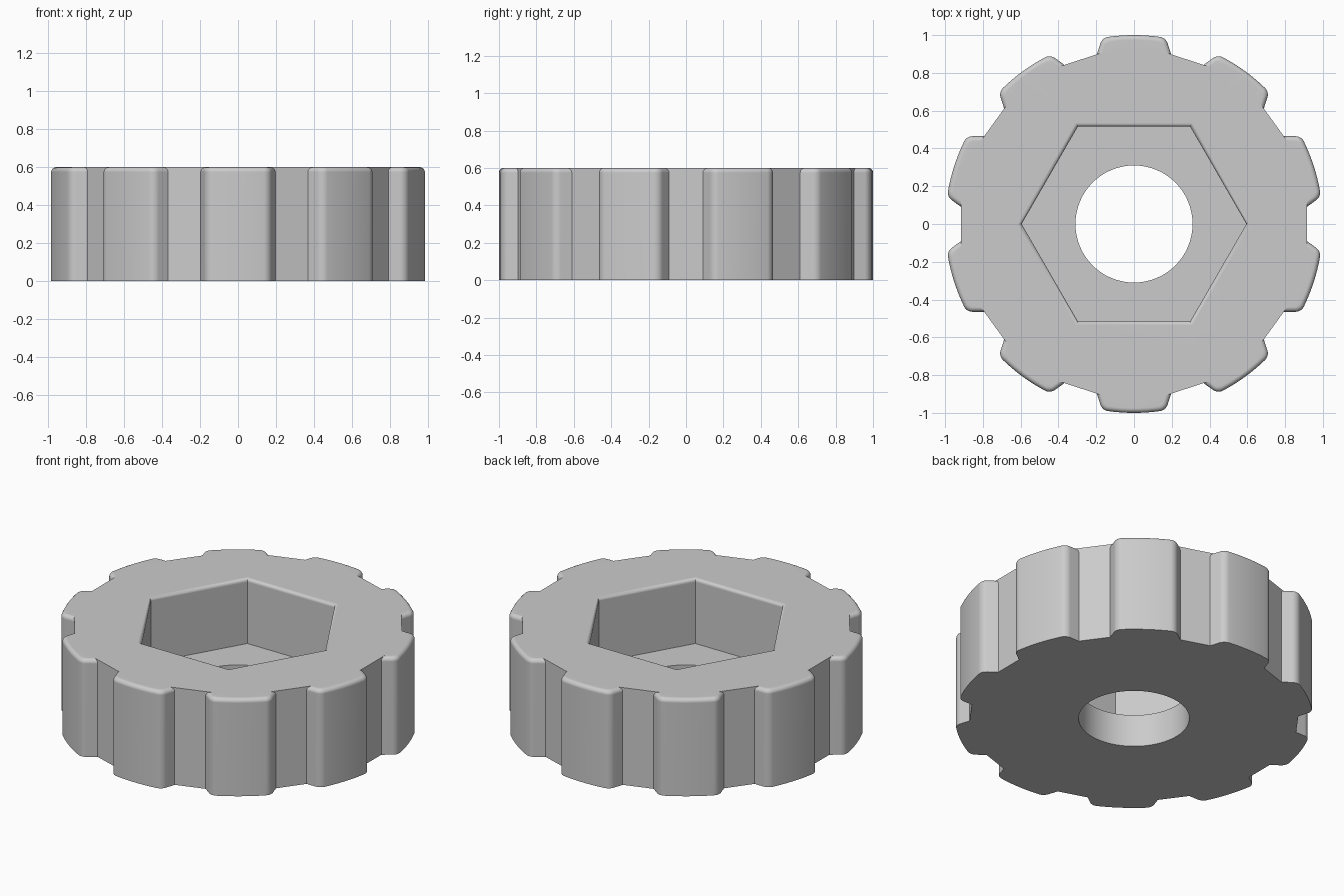
import bpy
import bmesh
from math import sin, cos, pi, radians, sqrt, atan2
from mathutils import Vector, Matrix

cube = bpy.data.objects.get("Cube")
if cube:
    bpy.data.objects.remove(cube, do_unlink=True)

TEETH = 10
HEIGHT, FLOOR = 0.6, 0.2
VALLEY = 0.915          # distance of the flat valleys from the axis
HOLE, HEX = 0.31, 0.595
EDGE = 0.025            # rounding along the top of the teeth
CORNER = 0.05           # rounding of the upright tooth corners
STEPS = 5


def half_tooth(inset):
    """Right half of the tooth that points along +y, from base to centre."""
    a = radians(18)
    n, t = Vector((cos(a), sin(a))), Vector((-sin(a), cos(a)))
    side = n.dot(Vector((0.197, 0.898)))
    # base point, where the flank meets the flat valley
    m = Vector((cos(radians(72)), sin(radians(72))))
    s = (VALLEY - (side - inset) * n.dot(m)) / t.dot(m)
    points = [n * (side - inset) + t * s]
    # rounded corner
    k = side - CORNER
    c = n * k + t * sqrt((1 - CORNER) ** 2 - k * k)
    end = atan2(c.y, c.x)
    for i in range(STEPS + 1):
        b = a + (end - a) * i / STEPS
        points.append(c + Vector((cos(b), sin(b))) * (CORNER - inset))
    # crown of the tooth
    for i in range(1, 4):
        b = end + (pi / 2 - end) * i / 4
        points.append(Vector((cos(b), sin(b))) * (1 - inset))
    return points


def outline(inset):
    half = half_tooth(inset)
    tooth = half + [Vector((0, 1 - inset))]
    tooth += [Vector((-p.x, p.y)) for p in reversed(half)]
    return [Matrix.Rotation(2 * pi * i / TEETH, 2) @ p
            for i in range(TEETH) for p in tooth]


def polygon(radius, sides):
    return [Vector((cos(2 * pi * i / sides), sin(2 * pi * i / sides))) * radius
            for i in range(sides)]


bm = bmesh.new()


def walls(layers):
    """Join a stack of (points, z) loops; return the edges of both ends."""
    rings = [[bm.verts.new((p.x, p.y, z)) for p in pts] for pts, z in layers]
    for low, high in zip(rings, rings[1:]):
        for i in range(len(low)):
            j = (i + 1) % len(low)
            bm.faces.new((low[i], low[j], high[j], high[i]))
    return [[bm.edges.get((r[i - 1], r[i])) for i in range(len(r))]
            for r in (rings[0], rings[-1])]


def rounding(radius):
    """Pairs of (sideways, downward) offsets along a quarter round."""
    angles = [pi / 2 * i / STEPS for i in range(STEPS + 1)]
    return [(radius * (1 - cos(b)), radius * (1 - sin(b))) for b in angles]


# Toothed rim, hexagonal pocket and round through hole
rim = [(outline(0), 0)]
rim += [(outline(d), HEIGHT - drop) for d, drop in rounding(EDGE)]
pocket = [(polygon(HEX, 6), FLOOR)]
pocket += [(polygon(HEX + d / cos(pi / 6), 6), HEIGHT - drop)
           for d, drop in rounding(0.02)]
hole = [(polygon(HOLE, 64), 0), (polygon(HOLE, 64), FLOOR)]

rim_low, rim_top = walls(rim)
pocket_low, pocket_top = walls(pocket)
hole_low, hole_top = walls(hole)

# Top face, pocket floor and underside
for outer, inner in ((rim_top, pocket_top), (pocket_low, hole_top),
                     (rim_low, hole_low)):
    bmesh.ops.triangle_fill(bm, edges=outer + inner, use_beauty=True,
                            use_dissolve=False)
bmesh.ops.recalc_face_normals(bm, faces=bm.faces[:])

mesh = bpy.data.meshes.new("notched_knob")
bm.to_mesh(mesh)
bm.free()
knob = bpy.data.objects.new("notched_knob", mesh)
bpy.context.collection.objects.link(knob)

# Plain grey finish
colour = (0.6, 0.6, 0.6, 1)
grey = bpy.data.materials.new("light_grey")
grey.use_nodes = True
grey.diffuse_color = colour
grey.node_tree.nodes["Principled BSDF"].inputs["Base Color"].default_value = colour
mesh.materials.append(grey)

# Smooth rounded edges, crisp flat faces
bpy.ops.object.select_all(action="DESELECT")
knob.select_set(True)
bpy.context.view_layer.objects.active = knob
bpy.ops.object.shade_smooth_by_angle(angle=radians(30))
weighted = knob.modifiers.new("clean_shading", "WEIGHTED_NORMAL")
weighted.keep_sharp = True
